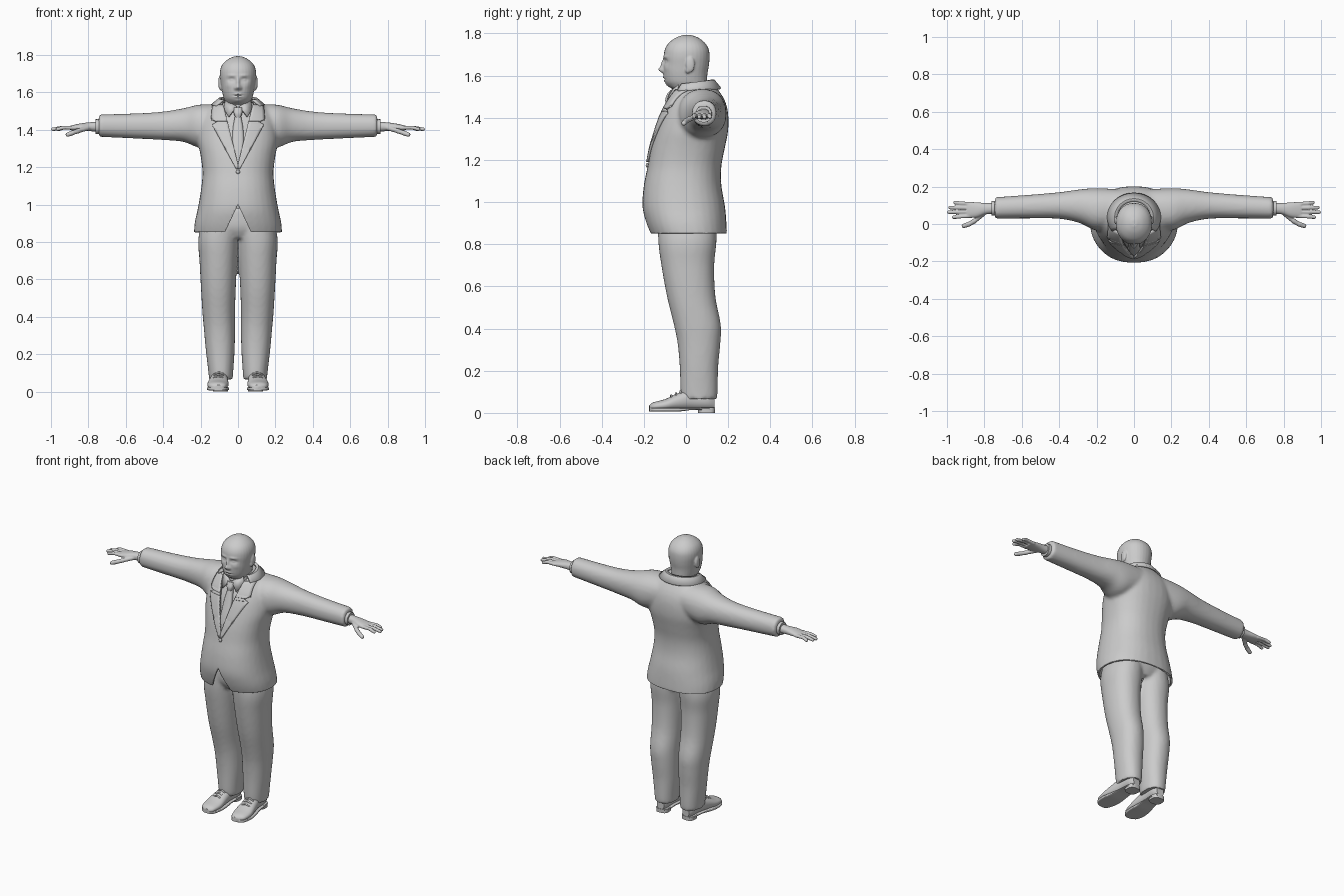
import bpy, bmesh, math
from mathutils import Vector, Matrix
from mathutils.bvhtree import BVHTree

if "Cube" in bpy.data.objects:
    bpy.data.objects.remove(bpy.data.objects["Cube"])

GREY = (0.6, 0.6, 0.6, 1)
mat = bpy.data.materials.new("plain_grey")
mat.use_nodes = True
mat.diffuse_color = GREY
mat.node_tree.nodes["Principled BSDF"].inputs["Base Color"].default_value = GREY


def catmull(rows, sub=4):
    out = []
    for i in range(len(rows) - 1):
        a, b, c, d = (rows[max(0, min(len(rows) - 1, i + k))] for k in (-1, 0, 1, 2))
        for s in range(sub):
            t = s / sub
            out.append([q + t * (r - p) / 2 + t * t * (2 * p - 5 * q + 4 * r - s_) / 2
                        + t ** 3 * (3 * (q - r) + s_ - p) / 2
                        for p, q, r, s_ in zip(a, b, c, d)])
    return out + [list(rows[-1])]


def loft(bm, rows, axis="z", power=2.2, n=32, sub=4):
    """Closed skin through rows of (position, u min, u max, v min, v max)."""
    place = {"z": lambda p, u, v: (u, v, p), "x": lambda p, u, v: (p, u, v),
             "y": lambda p, u, v: (u, p, v)}[axis]
    rings = []
    for p, u0, u1, v0, v1 in catmull(rows, sub):
        ring = []
        for k in range(n):
            c, s = math.cos(math.tau * k / n), math.sin(math.tau * k / n)
            u = math.copysign(abs(c) ** (2 / power), c)
            v = math.copysign(abs(s) ** (2 / power), s)
            ring.append(bm.verts.new(place(p, (u0 + u1 + u * (u1 - u0)) / 2,
                                           (v0 + v1 + v * (v1 - v0)) / 2)))
        rings.append(ring)
    faces = [bm.faces.new((a[k], a[(k + 1) % n], b[(k + 1) % n], b[k]))
             for a, b in zip(rings, rings[1:]) for k in range(n)]
    faces += [bm.faces.new(rings[0][::-1]), bm.faces.new(rings[-1])]
    bmesh.ops.recalc_face_normals(bm, faces=faces)


def ball(bm, centre, size):
    m = Matrix.Translation(centre) @ Matrix.Diagonal((*size, 1))
    bmesh.ops.create_uvsphere(bm, u_segments=16, v_segments=10, radius=1, matrix=m)


def limb(bm, points, radius):
    for a, b in zip(points, points[1:]):
        a, b = Vector(a), Vector(b)
        m = Matrix.Translation((a + b) / 2) @ (b - a).to_track_quat("Z", "Y").to_matrix().to_4x4()
        bmesh.ops.create_cone(bm, cap_ends=True, segments=14, radius1=radius,
                              radius2=radius * 0.9, depth=(b - a).length, matrix=m)
        ball(bm, b, (radius * 0.92,) * 3)


def finish(name, bm, thick=0, angle=40, offset=0):
    me = bpy.data.meshes.new(name)
    bm.to_mesh(me)
    ob = bpy.data.objects.new(name, me)
    bpy.context.collection.objects.link(ob)
    me.materials.append(mat)
    if thick:
        mod = ob.modifiers.new("thickness", "SOLIDIFY")
        mod.thickness, mod.offset = thick, offset
    bpy.ops.object.select_all(action="DESELECT")
    ob.select_set(True)
    bpy.context.view_layer.objects.active = ob
    bpy.ops.object.shade_smooth_by_angle(angle=math.radians(angle))
    return ob


def blend(bm, voxel, rounds):
    """Fuse overlapping volumes into one soft skin."""
    ob = finish("blend", bm)
    mod = ob.modifiers.new("fuse", "REMESH")
    mod.mode, mod.voxel_size = "VOXEL", voxel
    mod = ob.modifiers.new("soften", "SMOOTH")
    mod.factor, mod.iterations = 0.5, rounds
    me = bpy.data.meshes.new_from_object(ob.evaluated_get(bpy.context.evaluated_depsgraph_get()))
    bpy.data.objects.remove(ob)
    out = bmesh.new()
    out.from_mesh(me)
    return out


def part(name, rows, axis="z", power=2.2, angle=40):
    bm = bmesh.new()
    loft(bm, rows, axis, power)
    return finish(name, bm, angle=angle)


def mirror(bm):
    geo = bmesh.ops.duplicate(bm, geom=bm.verts[:] + bm.edges[:] + bm.faces[:])["geom"]
    for v in geo:
        if isinstance(v, bmesh.types.BMVert):
            v.co.x *= -1
    bmesh.ops.reverse_faces(bm, faces=[f for f in geo if isinstance(f, bmesh.types.BMFace)])


def sym(rows):
    return [(z, -w, w, a, b) for z, w, a, b in rows]


# Jacket: torso and sleeves fused, then the neck and hem openings cut
torso = [(.835, .236, -.165, .195), (.9, .232, -.19, .192), (.98, .215, -.207, .185),
         (1.08, .198, -.2, .168), (1.17, .19, -.182, .168), (1.26, .2, -.165, .185),
         (1.34, .215, -.142, .2), (1.42, .21, -.115, .2), (1.48, .19, -.085, .185),
         (1.53, .14, -.055, .155), (1.56, .09, -.03, .13)]
bm = bmesh.new()
loft(bm, [(.08, -.02, .185, 1.34, 1.535), (.2, -.035, .192, 1.305, 1.535),
          (.29, .005, .185, 1.335, 1.515), (.4, .028, .17, 1.345, 1.497),
          (.55, .03, .157, 1.353, 1.487), (.745, .028, .143, 1.362, 1.482)], "x")
mirror(bm)
loft(bm, sym(torso), power=2.3)
jacket = blend(bm, .011, 5)
surface = BVHTree.FromBMesh(jacket)
NECK, HEM = .246, .47
for point, normal in (((0, 0, 1.2), (1, 0, -NECK)), ((0, 0, 1.2), (1, 0, NECK)),
                      ((0, 0, 1), (1, 0, HEM)), ((0, 0, 1), (1, 0, -HEM)),
                      ((0, 0, .852), (0, 0, 1))):
    bmesh.ops.bisect_plane(jacket, geom=jacket.verts[:] + jacket.edges[:] + jacket.faces[:],
                           plane_co=point, plane_no=normal)


def open_part(f):
    c = f.calc_center_median()
    if c.z < .852:
        return True
    return c.y < 0 and (abs(c.x) < NECK * (c.z - 1.2) or abs(c.x) < HEM * (1 - c.z))


bmesh.ops.delete(jacket, geom=[f for f in jacket.faces if open_part(f)], context="FACES")
finish("jacket", jacket, .012, offset=-1)

# Lapels laid over the jacket front, with a notch
edge = [(1.19, .01), (1.3, .07), (1.425, .137), (1.44, .112), (1.455, .142), (1.53, .135)]
bm = bmesh.new()
rows = []
for (z0, x0), (z1, x1) in zip(edge, edge[1:]):
    for s in range(7):
        z, outer = z0 + (z1 - z0) * s / 6, x0 + (x1 - x0) * s / 6
        inner = max(0, NECK * (z - 1.2) - .004)
        row = []
        for k in range(6):
            x = inner + (outer - inner) * k / 5
            hit = surface.ray_cast(Vector((x, -1, z)), Vector((0, 1, 0)))[0]
            row.append(bm.verts.new((x, (hit.y if hit else -.02) - .005, z)))
        rows.append(row)
for a, b in zip(rows, rows[1:]):
    for k in range(5):
        bm.faces.new((a[k], a[k + 1], b[k + 1], b[k]))
mirror(bm)
finish("lapels", bm, .012)

# Jacket collar folded around the back of the neck
bm = bmesh.new()
rows = []
for i in range(33):
    a = math.radians(-125 + 250 * i / 32)
    back = (1 + math.cos(a)) / 2
    rows.append([bm.verts.new((math.sin(a) * rx, .035 + math.cos(a) * ry, z))
                 for rx, ry, z in ((.088, .085, 1.545 + .03 * back), (.102, .098, 1.55 + .025 * back),
                                   (.14, .128, 1.525 + .012 * back))])
for a, b in zip(rows, rows[1:]):
    for k in range(2):
        bm.faces.new((a[k], a[k + 1], b[k + 1], b[k]))
finish("jacket_collar", bm, .012)

# Button, shirt, shirt collar and tie
bm = bmesh.new()
ball(bm, (0, -.184, 1.175), (.011, .007, .011))
finish("button", bm)
part("shirt", sym([(z, w - .025, a + .022, b - .025) for z, w, a, b in torso[4:]]))
part("shirt_collar_band", sym([(1.49, .082, -.066, .11), (1.53, .077, -.064, .108),
                               (1.555, .072, -.056, .106)]))
bm = bmesh.new()
bm.faces.new([bm.verts.new(p) for p in ((.006, -.074, 1.525), (.05, -.09, 1.468),
                                       (.078, -.05, 1.515), (.066, -.035, 1.555))])
mirror(bm)
finish("collar_points", bm, .008)
part("tie", sym([(1.19, .03, -.172, -.14), (1.3, .032, -.15, -.11), (1.4, .028, -.117, -.08),
                 (1.47, .017, -.093, -.05)]), power=3)
part("tie_knot", sym([(1.465, .014, -.096, -.05), (1.49, .023, -.098, -.04),
                      (1.52, .024, -.085, -.04)]), power=3)

# Trousers
bm = bmesh.new()
loft(bm, [(.065, .028, .155, -.02, .147), (.1, .026, .158, -.026, .15), (.22, .018, .172, -.03, .153),
          (.33, .016, .182, -.04, .163), (.42, .016, .19, -.058, .165), (.55, .012, .198, -.09, .14),
          (.7, .004, .206, -.117, .134), (.82, -.005, .212, -.132, .145), (.95, -.01, .18, -.13, .14)])
mirror(bm)
loft(bm, sym([(.82, .1, -.1, .12), (.88, .19, -.13, .145), (.98, .18, -.13, .14)]))
finish("trousers", blend(bm, .011, 4))

# Shoes with sole, heel and laces, toes turned slightly out
upper = [(-.174, .075, .115, .012, .035), (-.155, .055, .145, .01, .05), (-.1, .045, .158, .01, .065),
         (-.04, .05, .152, .012, .092), (.03, .058, .142, .015, .115), (.1, .06, .14, .015, .11),
         (.135, .075, .125, .015, .09)]
for side, name in ((1, "left"), (-1, "right")):
    pieces = [part(name + "_shoe", upper, "y"),
              part(name + "_sole", [(y, a - .003, b + .003, .006 if y < 0 else .014, .024)
                                    for y, a, b, _, _ in upper], "y", 5),
              part(name + "_heel", [(0, .06, .14, .058, .137), (.025, .06, .14, .055, .138)], "z", 3)]
    bm = bmesh.new()
    for k in range(3):
        y, z = -.07 + .022 * k, .079 + .01 * k
        limb(bm, [(.075, y, z - .006), (.1, y, z + .004), (.125, y, z - .006)], .005)
    pieces.append(finish(name + "_laces", bm))
    for ob in pieces:
        ob.data.transform(Matrix.Translation((.1, 0, 0)) @ Matrix.Rotation(.06, 4, "Z")
                          @ Matrix.Translation((-.1, 0, 0)))
        if side < 0:
            ob.data.transform(Matrix.Scale(-1, 4, (1, 0, 0)))
            ob.data.flip_normals()

# Shirt cuffs and hands
bm = bmesh.new()
loft(bm, [(.7, .045, .125, 1.378, 1.458), (.763, .045, .122, 1.378, 1.456)], "x")
mirror(bm)
finish("shirt_cuffs", bm)
bm = bmesh.new()
loft(bm, [(.72, .055, .113, 1.388, 1.446), (.79, .052, .112, 1.392, 1.44),
          (.84, .035, .116, 1.394, 1.434), (.895, .033, .119, 1.397, 1.422)], "x")
for y, tip_y, tip in ((.043, .036, .965), (.065, .063, .99), (.086, .088, .984), (.108, .114, .957)):
    limb(bm, [(.87, y, 1.41), (.93, (y + tip_y) / 2, 1.412), (tip, tip_y, 1.403)], .0108)
limb(bm, [(.8, .06, 1.41), (.85, .018, 1.395), (.88, 0, 1.385), (.91, -.01, 1.374)], .0135)
mirror(bm)
finish("hands", blend(bm, .0042, 3))

# Head and neck, with ears fused on and features pushed out of the face
bm = bmesh.new()
loft(bm, sym([(1.47, .068, -.045, .1), (1.525, .068, -.055, .1), (1.55, .07, -.084, .1),
              (1.572, .078, -.1, .1), (1.61, .086, -.107, .102), (1.65, .092, -.107, .109),
              (1.69, .097, -.106, .112), (1.725, .094, -.1, .108), (1.755, .079, -.082, .09),
              (1.78, .049, -.048, .058), (1.793, .015, -.012, .022)]), power=2.15)
for s in (-1, 1):
    ball(bm, (.096 * s, .02, 1.652), (.01, .022, .038))
    ball(bm, (.092 * s, .008, 1.628), (.009, .012, .018))
head = blend(bm, .0045, 4)
features = [(0, 1.628, .013, .014, .022), (0, 1.655, .009, .02, .012), (.014, 1.622, .008, .009, .006),
            (.034, 1.667, .021, .011, -.011), (.034, 1.666, .012, .006, .006),
            (.034, 1.69, .022, .007, .004), (0, 1.592, .02, .005, .006), (0, 1.583, .024, .003, -.005),
            (0, 1.575, .018, .005, .006), (0, 1.555, .02, .01, .004), (.05, 1.635, .018, .015, .003)]
for v in head.verts:
    if v.co.y < -.03:
        x, z = abs(v.co.x), v.co.z
        v.co.y -= sum(h * math.exp(-((x - fx) / w) ** 2 - ((z - fz) / t) ** 2)
                      for fx, fz, w, t, h in features)
finish("head", head, angle=60)
